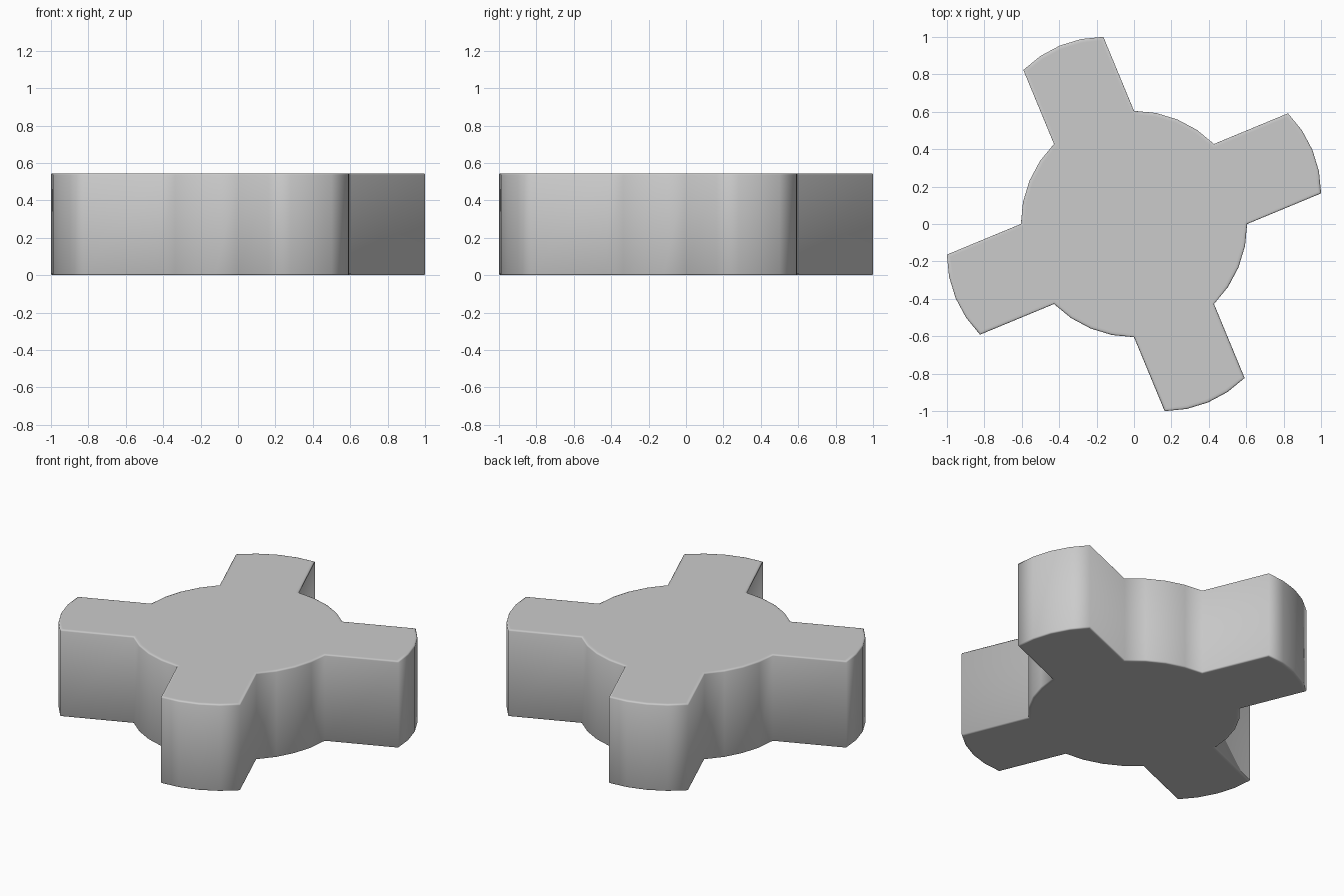
import bpy, bmesh
from math import cos, sin, pi

if "Cube" in bpy.data.objects:
    bpy.data.objects.remove(bpy.data.objects["Cube"])

HUB_R = 0.605      # hub radius
REACH = 0.428      # how far each arm's end arc is pushed out
HEIGHT = 0.545
STEPS = 4          # facets per 45 degree arc


def arc(sector, shift):
    """One 45 degree arc of the hub, slid outward along its mid direction."""
    start = sector * pi / 4
    mid = start + pi / 8
    return [(HUB_R * cos(start + i * pi / 4 / STEPS) + shift * cos(mid),
             HUB_R * sin(start + i * pi / 4 / STEPS) + shift * sin(mid))
            for i in range(STEPS + 1)]


# Outline: hub arcs alternate with arms; each arm starts and ends on the hub circle
outline = []
for sector in range(8):
    outline += arc(sector, REACH) if sector % 2 == 0 else arc(sector, 0)

# Extrude the outline into a solid
bm = bmesh.new()
base = bm.faces.new([bm.verts.new((x, y, 0)) for x, y in outline])
top = bmesh.ops.extrude_face_region(bm, geom=[base], use_keep_orig=True)
bmesh.ops.translate(bm, vec=(0, 0, HEIGHT),
                    verts=[g for g in top["geom"] if isinstance(g, bmesh.types.BMVert)])
bmesh.ops.recalc_face_normals(bm, faces=bm.faces)

# Finely rounded top and bottom rims
rims = [e for e in bm.edges if abs(e.verts[0].co.z - e.verts[1].co.z) < 1e-5]
bmesh.ops.bevel(bm, geom=rims, offset=0.008, segments=2, profile=0.5, affect='EDGES')

# Narrow border keeps the caps flat under smooth shading
bm.normal_update()
caps = [f for f in bm.faces if abs(f.normal.z) > 0.99 and f.calc_area() > 0.5]
bmesh.ops.inset_individual(bm, faces=caps, thickness=0.012)
for f in bm.faces:
    f.smooth = True

mesh = bpy.data.meshes.new("four_arm_hub")
bm.to_mesh(mesh)
bm.free()
hub = bpy.data.objects.new("four_arm_hub", mesh)
bpy.context.collection.objects.link(hub)
